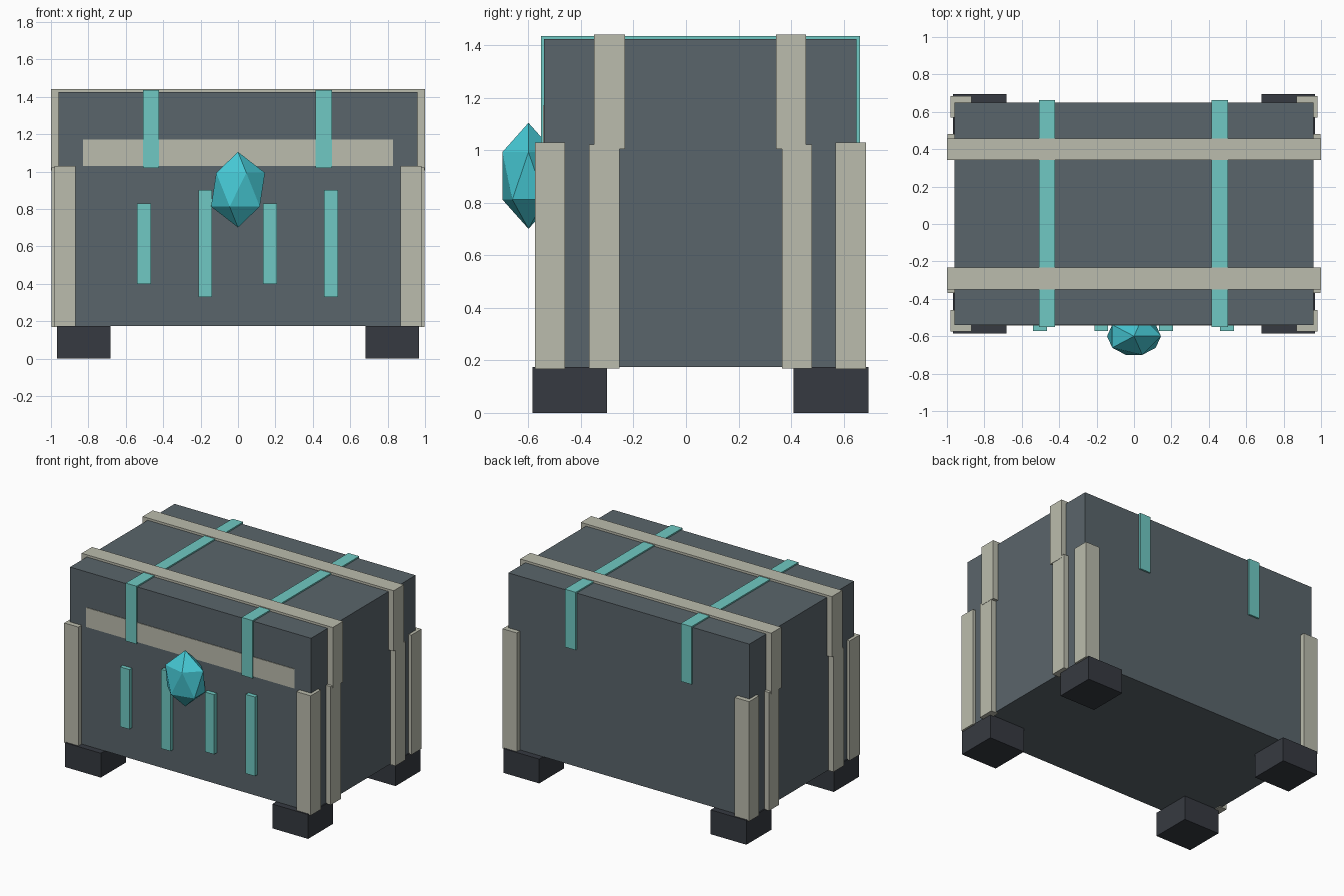
import bpy

cube = bpy.data.objects.get("Cube")
if cube:
    bpy.data.objects.remove(cube, do_unlink=True)


def linear(v):
    v /= 255
    return v / 12.92 if v <= 0.04045 else ((v + 0.055) / 1.055) ** 2.4


def material(name, *rgb):
    mat = bpy.data.materials.new(name)
    colour = (*[linear(c) for c in rgb], 1)
    mat.diffuse_color = colour
    mat.use_nodes = True
    bsdf = next(n for n in mat.node_tree.nodes if n.type == "BSDF_PRINCIPLED")
    bsdf.inputs["Base Color"].default_value = colour
    return mat


slate = material("slate grey", 90, 101, 107)
beige = material("pale beige", 187, 188, 173)
teal = material("soft teal", 112, 201, 195)
cyan = material("gem cyan", 70, 200, 212)
charcoal = material("charcoal", 54, 58, 65)


def box(name, mat, x, y, z):
    """Box spanning the given (low, high) range on each axis."""
    spans = (x, y, z)
    bpy.ops.mesh.primitive_cube_add(size=1, location=[(a + b) / 2 for a, b in spans])
    obj = bpy.context.object
    obj.name = name
    for v in obj.data.vertices:
        v.co = [c * (b - a) for c, (a, b) in zip(v.co, spans)]
    obj.data.materials.append(mat)
    return obj


def side_span(side, inner, outer):
    return tuple(sorted((side * inner, side * outer)))


# Chest body and front rail
FRONT, BACK = -0.54, 0.65
BASE, TOP, HALF = 0.175, 1.425, 0.96
box("chest_body", slate, (-HALF, HALF), (FRONT, BACK), (BASE, TOP))
box("front_rail", beige, (-0.83, 0.83), (FRONT - 0.004, FRONT + 0.01), (1.03, 1.17))

for side, label in ((1, "left"), (-1, "right")):
    # Feet and corner posts
    for end, foot_y, post_y in (("front", (-0.585, -0.30), (-0.575, -0.46)),
                                ("back", (0.41, 0.695), (0.57, 0.685))):
        box(f"{end}_{label}_foot", charcoal, side_span(side, 0.683, 0.968), foot_y, (0, BASE))
        box(f"{end}_{label}_corner_post", beige, side_span(side, 0.868, 0.982), post_y, (0.168, 1.03))

    # Side planks and the ends of the lid bands
    for end, plank_y, band_y in (("front", (-0.37, -0.253), (-0.35, -0.232)),
                                 ("back", (0.365, 0.48), (0.343, 0.458))):
        box(f"{end}_{label}_side_plank", beige, side_span(side, 0.94, 0.998), plank_y, (0.17, 1.022))
        box(f"{end}_{label}_band_end", beige, side_span(side, 0.94, 1.0), band_y, (1.005, 1.43))

    # Teal strap wrapped over the lid
    strap_x = (0.415, 0.502) if side > 0 else (-0.508, -0.422)
    box(f"{label}_strap_top", teal, strap_x, (FRONT - 0.012, BACK + 0.012), (1.40, 1.435))
    box(f"{label}_strap_front", teal, strap_x, (FRONT - 0.012, FRONT + 0.02), (1.018, 1.41))
    box(f"{label}_strap_back", teal, strap_x, (BACK - 0.02, BACK + 0.012), (1.018, 1.41))

# Bands across the lid
for end, y in (("front", (-0.35, -0.232)), ("back", (0.343, 0.458))):
    box(f"{end}_lid_band", beige, (-1, 1), y, (1.40, 1.441))

# Upright bars on the front, alternating short and long
for i, x in enumerate((-0.503, -0.175, 0.172, 0.497)):
    z = (0.33, 0.90) if i % 2 else (0.40, 0.83)
    box(f"front_bar_{i + 1}", teal, (x - 0.037, x + 0.037), (-0.571, FRONT + 0.01), z)

# Faceted gem clasp
bpy.ops.mesh.primitive_ico_sphere_add(subdivisions=1, radius=1, location=(0, -0.60, 0.903))
gem = bpy.context.object
gem.name = "gem_clasp"
gem.scale = (0.161, 0.117, 0.202)
gem.data.materials.append(cyan)
